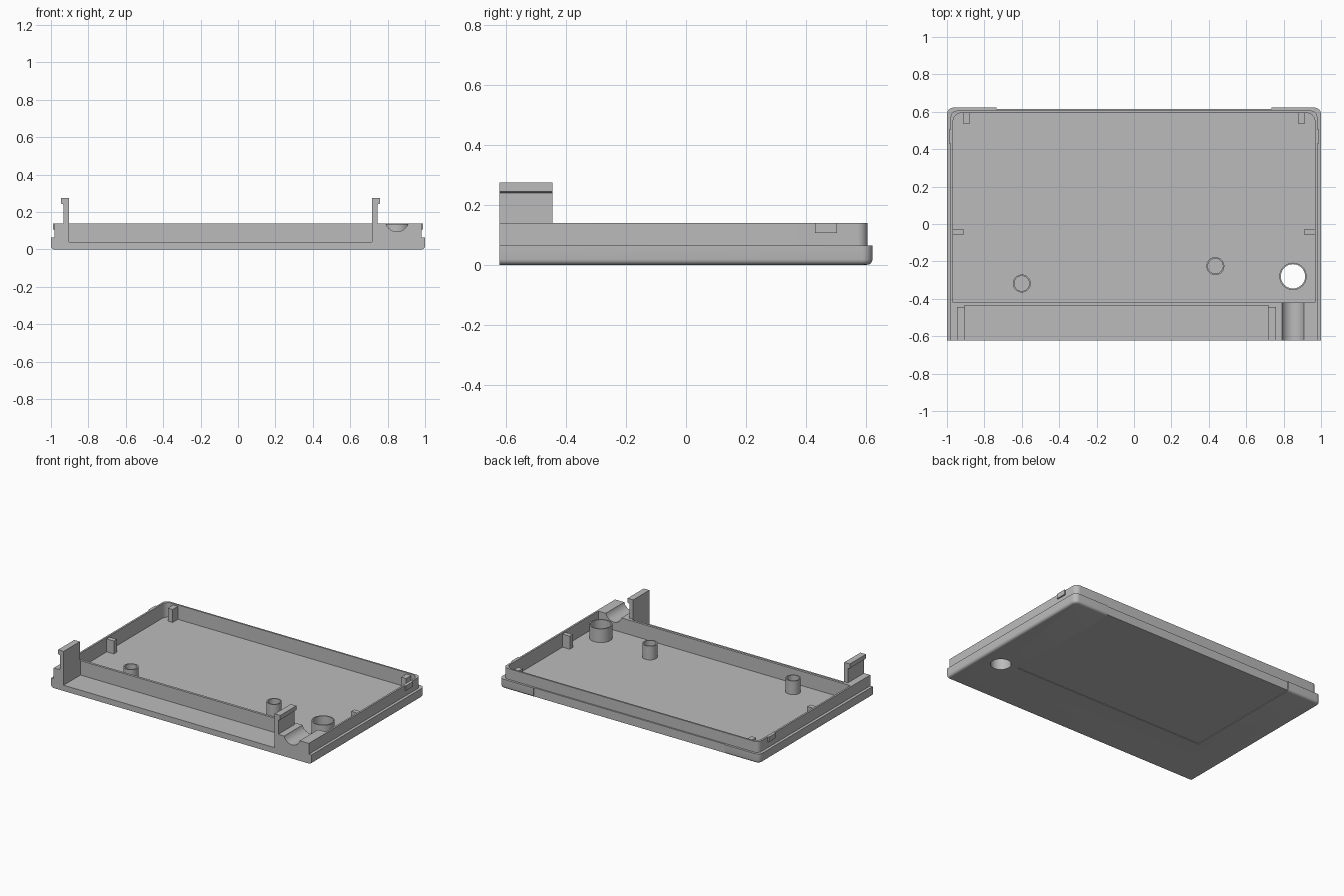
import bpy, bmesh, math
from mathutils import Matrix

if "Cube" in bpy.data.objects:
    bpy.data.objects.remove(bpy.data.objects["Cube"], do_unlink=True)

grey = bpy.data.materials.new("plain grey plastic")
grey.use_nodes = True
grey.diffuse_color = (0.5, 0.5, 0.5, 1)
grey.node_tree.nodes["Principled BSDF"].inputs["Base Color"].default_value = (0.5, 0.5, 0.5, 1)

FRONT, BACK = -0.622, 0.622
FLOOR, TOP = 0.04, 0.14


def finish(name, bm):
    bmesh.ops.recalc_face_normals(bm, faces=bm.faces)
    mesh = bpy.data.meshes.new(name)
    bm.to_mesh(mesh)
    bm.free()
    mesh.materials.append(grey)
    obj = bpy.data.objects.new(name, mesh)
    bpy.context.collection.objects.link(obj)
    return obj


def extrude(bm, points, vector):
    face = bm.faces.new([bm.verts.new(p) for p in points])
    new = bmesh.ops.extrude_face_region(bm, geom=[face])["geom"]
    verts = [g for g in new if isinstance(g, bmesh.types.BMVert)]
    bmesh.ops.translate(bm, verts=verts, vec=vector)


def box(name, x0, x1, y0, y1, z0, z1):
    bm = bmesh.new()
    extrude(bm, [(x0, y0, z0), (x1, y0, z0), (x1, y1, z0), (x0, y1, z0)], (0, 0, z1 - z0))
    return finish(name, bm)


def tray(name, half, y0, y1, z0, z1, radius, round_under=0):
    """Block with square front corners and rounded back corners."""
    pts = [(-half, y0, z0), (half, y0, z0)]
    for sign, start in ((1, 0), (-1, 90)):
        for i in range(9):
            a = math.radians(start + i * 90 / 8)
            pts.append((sign * (half - radius) + radius * math.cos(a),
                        y1 - radius + radius * math.sin(a), z0))
    bm = bmesh.new()
    extrude(bm, pts, (0, 0, z1 - z0))
    if round_under:
        under = [e for e in bm.edges if all(abs(v.co.z - z0) < 1e-5 for v in e.verts)
                 and not all(abs(v.co.y - y0) < 1e-5 for v in e.verts)]
        bmesh.ops.bevel(bm, geom=under, offset=round_under, segments=4, profile=0.5,
                        affect='EDGES')
    return finish(name, bm)


def cylinder(name, radius, depth, matrix):
    bm = bmesh.new()
    bmesh.ops.create_cone(bm, cap_ends=True, segments=48, radius1=radius, radius2=radius,
                          depth=depth, matrix=matrix)
    return finish(name, bm)


def combine(obj, other, operation):
    mod = obj.modifiers.new("combine", 'BOOLEAN')
    mod.operation, mod.object, mod.solver = operation, other, 'EXACT'
    bpy.context.view_layer.objects.active = obj
    bpy.ops.object.modifier_apply(modifier=mod.name)
    bpy.data.objects.remove(other, do_unlink=True)


def smooth(obj):
    bpy.ops.object.select_all(action='DESELECT')
    obj.select_set(True)
    bpy.context.view_layer.objects.active = obj
    bpy.ops.object.shade_smooth_by_angle(angle=math.radians(30))


def tube(name, x, y, outer, inner, z0, z1):
    bm = bmesh.new()
    n = 40
    rings = []
    for r, z in ((outer, z0), (outer, z1), (inner, z1), (inner, z0)):
        rings.append([bm.verts.new((x + r * math.cos(i * math.tau / n),
                                    y + r * math.sin(i * math.tau / n), z)) for i in range(n)])
    for k in range(4):
        a, b = rings[k], rings[(k + 1) % 4]
        for i in range(n):
            j = (i + 1) % n
            bm.faces.new((a[i], a[j], b[j], b[i]))
    smooth(finish(name, bm))


# Shell with stepped lip
shell = tray("case_shell", 1.0, FRONT, BACK, 0, 0.065, 0.035, 0.018)
combine(shell, tray("lip", 0.98, FRONT, 0.606, 0.03, TOP, 0.035), 'UNION')

# Main cavity and front slot
combine(shell, tray("cavity", 0.967, -0.42, 0.594, FLOOR, 0.3, 0.045), 'DIFFERENCE')
combine(shell, box("slot", -0.905, 0.718, -0.8, -0.437, FLOOR, 0.3), 'DIFFERENCE')

# Round cable groove and hole through the floor
HOLE = (0.85, -0.28)
combine(shell, cylinder("groove", 0.0625, 0.4,
                        Matrix.Translation((HOLE[0], -0.6, 0.1575))
                        @ Matrix.Rotation(math.pi / 2, 4, 'X')), 'DIFFERENCE')
combine(shell, cylinder("hole", 0.065, 0.3, Matrix.Translation((*HOLE, 0))), 'DIFFERENCE')

# Shallow recess under the base and along the back edge
combine(shell, box("under_recess", -0.735, 0.735, -0.25, 0.8, -0.1, 0.004), 'DIFFERENCE')
combine(shell, box("back_recess", -0.735, 0.735, 0.616, 0.8, -0.1, 0.1), 'DIFFERENCE')
smooth(shell)

# Hollow posts and ring around the hole
tube("left_post", 0.435, -0.225, 0.048, 0.04, FLOOR, 0.135)
tube("right_post", -0.6, -0.318, 0.048, 0.04, FLOOR, 0.135)
tube("hole_ring", *HOLE, 0.073, 0.065, FLOOR - 0.01, 0.135)

# Ribs and side catches, mirrored left and right
for side, s in (("left", 1), ("right", -1)):
    for part, a, b, y0, y1, z0, z1 in (
            ("back_rib", 0.878, 0.915, 0.537, 0.597, FLOOR, 0.13),
            ("side_rib", 0.912, 0.97, -0.06, -0.027, FLOOR, 0.13),
            ("side_catch", 0.975, 0.989, 0.43, 0.504, 0.106, TOP)):
        box(f"{side}_{part}", *sorted((s * a, s * b)), y0, y1, z0, z1)

# Hooked clips at the ends of the front slot
for name, x, s in (("left_clip", 0.717, 1), ("right_clip", -0.904, -1)):
    profile = ((0, FLOOR), (0.028, FLOOR), (0.028, 0.24), (0.043, 0.245),
               (0.043, 0.275), (0, 0.275))
    bm = bmesh.new()
    extrude(bm, [(x + s * dx, FRONT, z) for dx, z in profile], (0, 0.177, 0))
    finish(name, bm)
